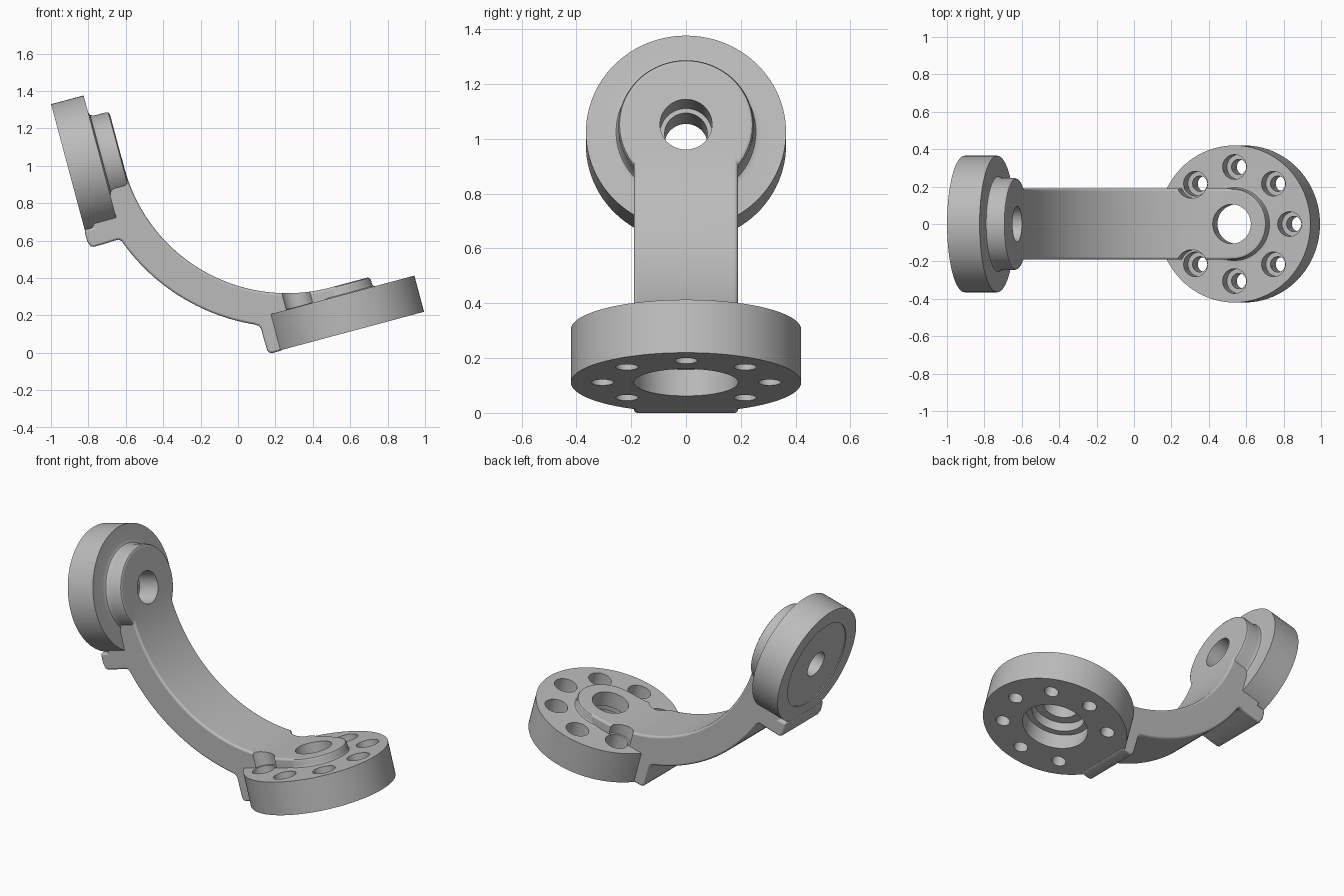
import bpy, bmesh
from math import cos, sin, pi, radians
from mathutils import Matrix, Vector

if "Cube" in bpy.data.objects:
    bpy.data.objects.remove(bpy.data.objects["Cube"])

metal = bpy.data.materials.new("grey metal")
metal.use_nodes = True
metal.diffuse_color = (0.5, 0.5, 0.5, 1)
metal.node_tree.nodes["Principled BSDF"].inputs["Base Color"].default_value = (0.5, 0.5, 0.5, 1)

# Frames of the two mounting discs: local z is the disc axis, local x runs along the arm
LOWER = Matrix.Translation((0.589, 0, 0.111)) @ Matrix.Rotation(radians(-15), 4, 'Y')
UPPER = Matrix.Translation((-0.905, 0, 0.977)) @ Matrix.Rotation(radians(75), 4, 'Y')


def make_object(name, bm):
    bmesh.ops.recalc_face_normals(bm, faces=bm.faces)
    mesh = bpy.data.meshes.new(name)
    bm.to_mesh(mesh)
    bm.free()
    mesh.materials.append(metal)
    obj = bpy.data.objects.new(name, mesh)
    bpy.context.collection.objects.link(obj)
    return obj


def lathe(name, profile, matrix, sides=96):
    """Solid of revolution from (radius, height) pairs, capped at both ends."""
    bm = bmesh.new()
    rings = [[bm.verts.new(matrix @ Vector((r * cos(2 * pi * i / sides), r * sin(2 * pi * i / sides), h)))
              for i in range(sides)] for r, h in profile]
    for a, b in zip(rings, rings[1:]):
        for i in range(sides):
            j = (i + 1) % sides
            bm.faces.new((a[i], a[j], b[j], b[i]))
    bm.faces.new(rings[0])
    bm.faces.new(rings[-1])
    return make_object(name, bm)


def apply_modifier(obj, mod):
    bpy.context.view_layer.objects.active = obj
    bpy.ops.object.modifier_apply(modifier=mod.name)


def combine(target, tool, operation):
    tool.hide_render = True
    mod = target.modifiers.new("combine", 'BOOLEAN')
    mod.operation = operation
    mod.solver = 'EXACT'
    mod.object = tool
    apply_modifier(target, mod)
    bpy.data.objects.remove(tool)


def local(matrix, x, z):
    p = matrix @ Vector((x, 0, z))
    return p.x, p.z


def arc(radius, start, end, steps):
    angles = [radians(start + (end - start) * i / steps) for i in range(steps + 1)]
    return [(0.262 + radius * cos(a), 1.218 + radius * sin(a)) for a in angles]


# Curved arm with a foot hooked over the rim of each disc
outline = [local(UPPER, 0, 0.291)]
outline += arc(0.899, 195, 285, 40)
outline += [local(LOWER, *p) for p in (
    (0, 0.256), (0, 0.05), (-0.36, 0.05), (-0.36, -0.003), (-0.42, -0.003),
    (-0.435, 0.003), (-0.443, 0.018), (-0.445, 0.1))]
outline += [(0.124, 0.127), (0.111, 0.144)]
outline += arc(1.08, 260.8, 215, 26)
outline += [(-0.638, 0.606), (-0.66, 0.6), (-0.70, 0.587), (-0.77, 0.567), (-0.787, 0.569)]
outline += [local(UPPER, *p) for p in ((0.395, -0.003), (0.33, -0.003), (0.33, 0.05), (0, 0.05))]

HALF_WIDTH = 0.19
bm = bmesh.new()
face = bm.faces.new([bm.verts.new((x, -HALF_WIDTH, z)) for x, z in outline])
side = bmesh.ops.extrude_face_region(bm, geom=[face])["geom"]
bmesh.ops.translate(bm, vec=(0, 2 * HALF_WIDTH, 0),
                    verts=[v for v in side if isinstance(v, bmesh.types.BMVert)])
arm = make_object("curved_arm_bracket", bm)
bevel = arm.modifiers.new("soft edges", 'BEVEL')
bevel.width = 0.014
bevel.segments = 3
bevel.limit_method = 'ANGLE'
bevel.angle_limit = radians(60)
apply_modifier(arm, bevel)

# Mounting discs with their filleted bosses
lower_disc = lathe("lower_disc", [
    (0.42, 0), (0.42, 0.2), (0.205, 0.2), (0.195, 0.204), (0.19, 0.214),
    (0.19, 0.24), (0.185, 0.25), (0.175, 0.255)], LOWER)
upper_disc = lathe("upper_disc", [
    (0.365, 0), (0.365, 0.18), (0.272, 0.18), (0.255, 0.187), (0.247, 0.205),
    (0.247, 0.272), (0.242, 0.284), (0.23, 0.29)], UPPER)
combine(arm, lower_disc, 'UNION')
combine(arm, upper_disc, 'UNION')

# Stepped centre bores
combine(arm, lathe("lower_bore", [
    (0.19, -0.1), (0.19, 0.1), (0.155, 0.1), (0.155, 0.16), (0.105, 0.16), (0.105, 0.4)], LOWER), 'DIFFERENCE')
combine(arm, lathe("upper_bore", [
    (0.27, -0.1), (0.27, 0.006), (0.078, 0.006), (0.078, 0.16), (0.095, 0.16), (0.095, 0.4)], UPPER), 'DIFFERENCE')

# Seven counterbored bolt holes; the arm takes the place of the eighth
for i in range(-3, 4):
    a = i * pi / 4
    place = LOWER @ Matrix.Translation((0.305 * cos(a), 0.305 * sin(a), 0))
    combine(arm, lathe("bolt_hole", [
        (0.041, -0.1), (0.041, 0.11), (0.066, 0.11), (0.066, 0.203), (0.078, 0.203), (0.078, 0.4)],
        place, 40), 'DIFFERENCE')

# Smooth shading with crisp machined edges
bpy.ops.object.select_all(action='DESELECT')
arm.select_set(True)
bpy.context.view_layer.objects.active = arm
bpy.ops.object.shade_smooth_by_angle(angle=radians(32))
weighted = arm.modifiers.new("weighted normals", 'WEIGHTED_NORMAL')
weighted.keep_sharp = True
